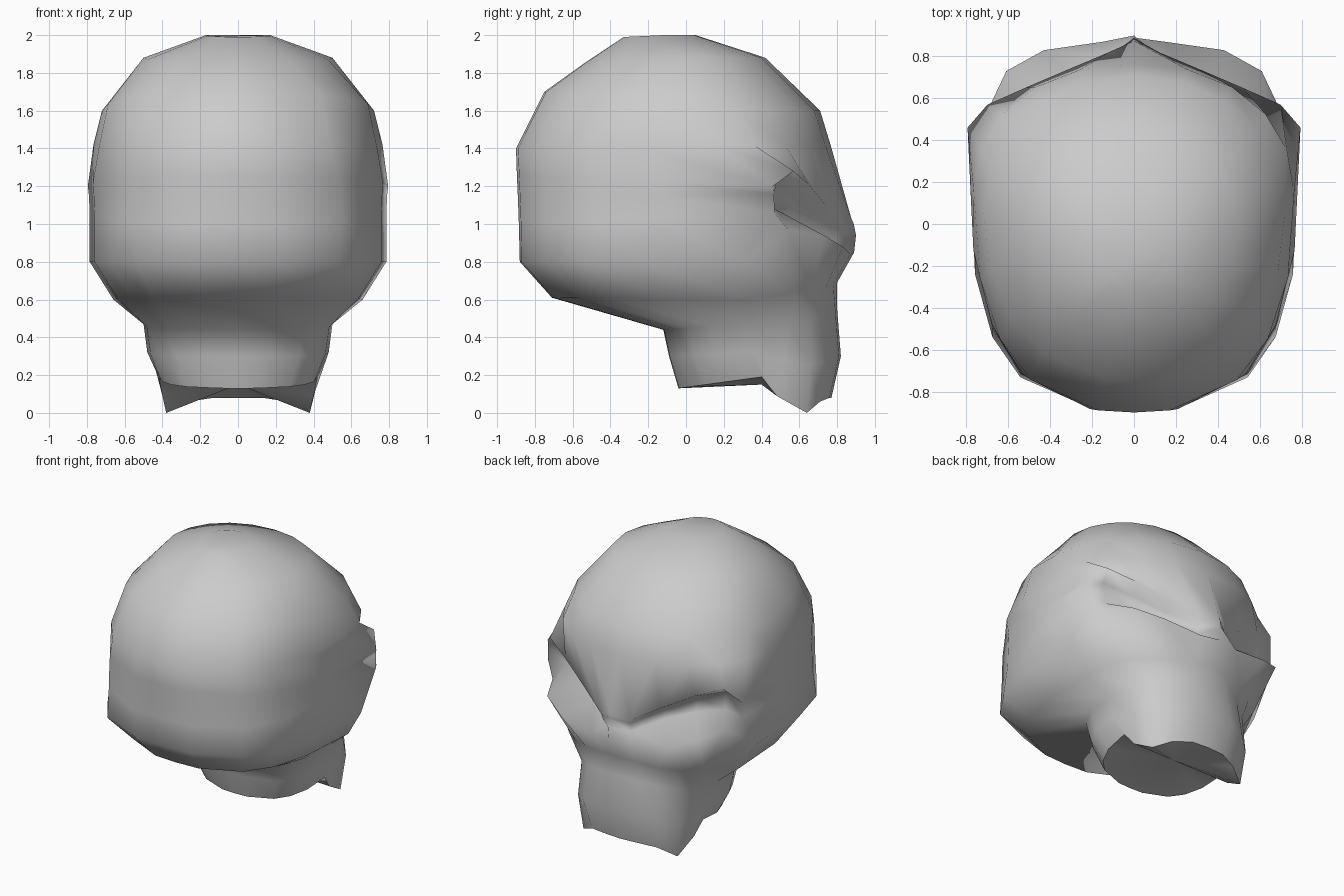
import bpy, bmesh
from math import sin, cos, pi

if "Cube" in bpy.data.objects:
    bpy.data.objects.remove(bpy.data.objects["Cube"])

FRONT_N = 5                              # segments per front quarter
BACK_STEPS = (.2, .41, .61, .9, 1)       # leaves a flat band at the back


def quarter(t, power):
    """Superellipse quarter: (cos, sin) style pair at fraction t."""
    a = t * pi / 2
    c = 0.0 if t == 1 else cos(a) ** (2 / power)
    return c, sin(a) ** (2 / power)


def back_points(side, yb, zb, power):
    """Sweep from the side point round to the middle of the back."""
    xs, ys, zs = side
    pts = []
    for t in BACK_STEPS:
        c, s = quarter(t, power)
        pts.append((xs * c, ys + (yb - ys) * s, zs + (zb - zs) * s))
    return pts


def dome_row(z, w, y_front, y_mid, y_back, z_back, power, back_power):
    """Half ring of the plain upper cranium."""
    front = []
    for i in range(FRONT_N + 1):
        c, s = quarter(i / FRONT_N, power)
        front.append((w * s, y_mid + (y_front - y_mid) * c, z))
    return front + back_points(front[-1], y_back, z_back, back_power)


# Face contours from the nose line to the side of the head
bottom_edge = [(0, .77, .08), (.13, .76, .08), (.26, .71, .06),
               (.38, .64, 0), (.40, .48, .09), (.42, .40, .19)]
muzzle = [(0, .82, .30), (.16, .81, .30), (.30, .76, .28),
          (.41, .66, .25), (.45, .52, .28), (.48, .35, .32)]
muzzle_top = [(0, .80, .55), (.13, .79, .55), (.27, .74, .53),
              (.38, .66, .50), (.46, .54, .48), (.50, .35, .47)]
cheek_crease = [(0, .80, .69), (.12, .78, .68), (.29, .74, .66),
                (.43, .67, .65), (.55, .57, .64), (.66, .33, .60)]
cheek_ridge = [(0, .89, .85), (.15, .87, .84), (.43, .83, .88),
               (.61, .73, .94), (.70, .54, .97), (.785, .30, .80)]
socket = [(0, .90, .94), (.11, .79, .90), (.28, .65, .98),
          (.46, .54, 1.04), (.64, .47, 1.08), (.785, .47, 1.06)]
brow = [(0, .875, 1.03), (.12, .82, .99), (.31, .74, 1.10),
        (.52, .65, 1.21), (.70, .57, 1.28), (.795, .46, 1.20)]

# Roof of the eye socket, tucked behind the brow
roof = [((a[0] + b[0]) / 2,
         (a[1] + b[1]) / 2 - (.04 if 1 < i < 5 else 0),
         a[2] * .3 + b[2] * .7)
        for i, (a, b) in enumerate(zip(socket, brow))]

# Each face contour continues into the neck or the back of the skull
rows = [face + back_points(face[-1], yb, zb, power) for face, yb, zb, power in [
    (bottom_edge, -.04, .13, 2.6),
    (muzzle, -.09, .30, 2.8),
    (muzzle_top, -.12, .44, 3.0),
    (cheek_crease, -.71, .61, 2.8),
    (cheek_ridge, -.88, .80, 3.0),
    (socket, -.885, 1.0, 3.0),
    (roof, -.89, 1.14, 2.9),
    (brow, -.895, 1.25, 2.8)]]

# Plain dome above the brow
rows += [
    dome_row(1.42, .765, .765, .15, -.90, 1.40, 2.15, 2.5),
    dome_row(1.60, .72, .71, .05, -.75, 1.70, 2.1, 2.2),
    dome_row(1.88, .50, .42, -.02, -.54, 1.85, 2.1, 2.1),
    dome_row(2.0, .17, .05, -.12, -.33, 1.99, 2.3, 2.3)]

# Skin the rows, mirrored across x = 0
bm = bmesh.new()
rings = []
for half in rows:
    full = half + [(-x, y, z) for x, y, z in half[-2:0:-1]]
    rings.append([bm.verts.new(p) for p in full])
n = len(rings[0])
for a, b in zip(rings, rings[1:]):
    for i in range(n):
        j = (i + 1) % n
        bm.faces.new((a[i], a[j], b[j], b[i]))
# Crown cap and underside
bm.faces.new(rings[-1])
centre = bm.verts.new((0, .40, .15))
for i in range(n):
    bm.faces.new((rings[0][(i + 1) % n], rings[0][i], centre))
bmesh.ops.recalc_face_normals(bm, faces=bm.faces)
for f in bm.faces:
    f.smooth = True
# Crisp rim around the underside
for i in range(n):
    bm.edges.get((rings[0][i], rings[0][(i + 1) % n])).smooth = False

mesh = bpy.data.meshes.new("skull")
bm.to_mesh(mesh)
bm.free()
skull = bpy.data.objects.new("skull", mesh)
bpy.context.collection.objects.link(skull)
